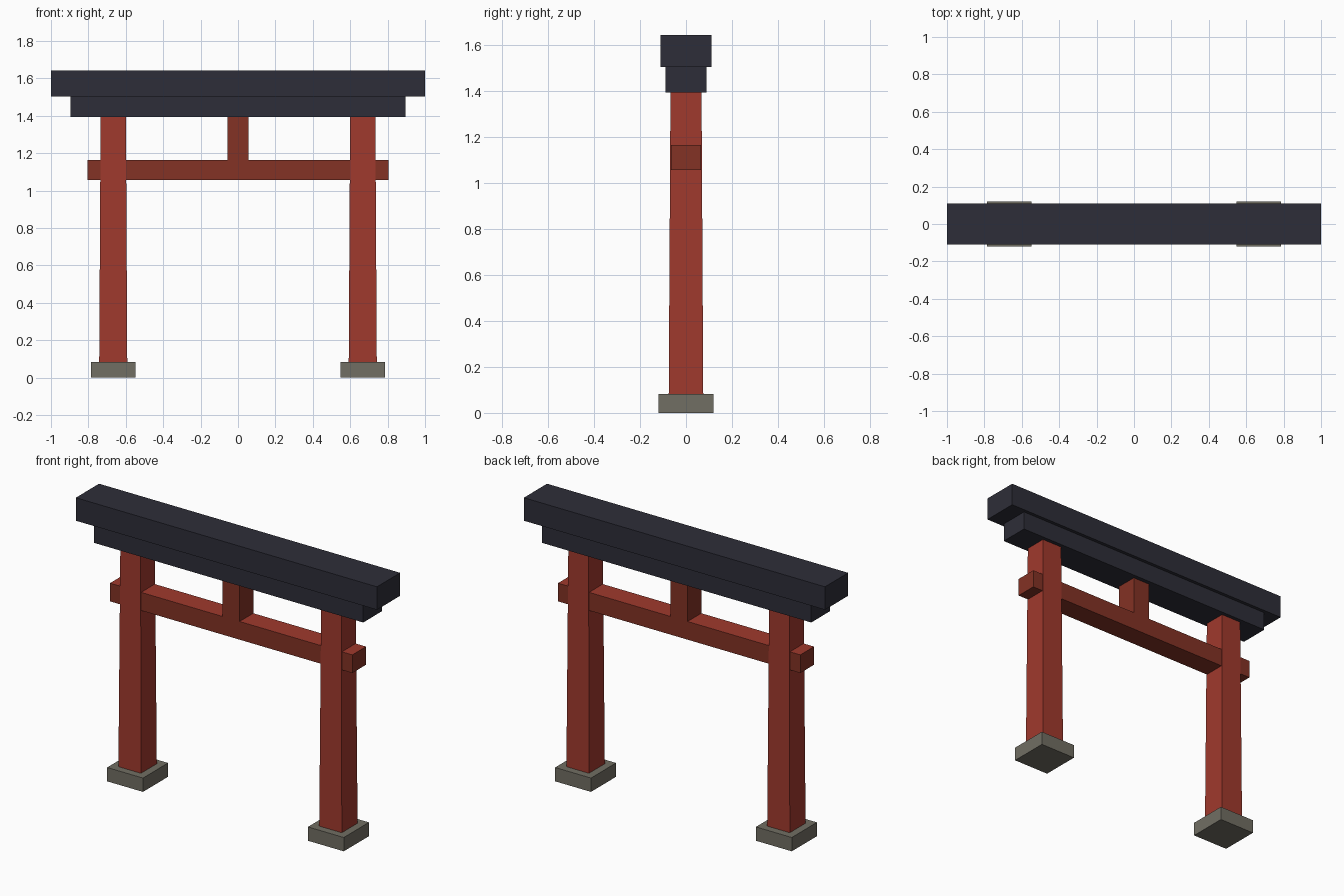
import bpy, bmesh

if "Cube" in bpy.data.objects:
    bpy.data.objects.remove(bpy.data.objects["Cube"])


def material(name, rgb):
    m = bpy.data.materials.new(name)
    m.diffuse_color = (*rgb, 1.0)
    m.use_nodes = True
    m.node_tree.nodes["Principled BSDF"].inputs["Base Color"].default_value = m.diffuse_color
    return m


RED = material("vermilion", (0.352, 0.041, 0.026))
BROWN = material("dark_red_brown", (0.227, 0.032, 0.018))
SLATE = material("dark_slate", (0.027, 0.027, 0.040))
STONE = material("grey_stone", (0.165, 0.156, 0.125))


def block(name, x, z0, z1, hx, hy, mat, taper=1.0, top_mat=None):
    """Box centred on (x, 0) with half sizes hx, hy; the top is scaled by taper."""
    bm = bmesh.new()
    bmesh.ops.create_cube(bm, size=2.0)
    for v in bm.verts:
        top = v.co.z > 0
        s = taper if top else 1.0
        v.co = (v.co.x * hx * s, v.co.y * hy * s, z1 if top else z0)
    bm.normal_update()
    if top_mat:
        for f in bm.faces:
            f.material_index = 1 if f.normal.z > 0.9 else 0
    me = bpy.data.meshes.new(name)
    bm.to_mesh(me)
    bm.free()
    me.materials.append(mat)
    if top_mat:
        me.materials.append(top_mat)
    ob = bpy.data.objects.new(name, me)
    ob.location.x = x
    bpy.context.collection.objects.link(ob)
    return ob


# Stone footings and tapered posts
for side, sx in (("left", -1), ("right", 1)):
    block(f"{side}_footing", sx * 0.667, 0.0, 0.083, 0.119, 0.119, STONE)
    block(f"{side}_post", sx * 0.667, 0.083, 1.392, 0.075, 0.075, RED, taper=0.9)

# Tie beam through the posts, with a brighter top face, and centre strut
block("tie_beam", 0, 1.055, 1.164, 0.805, 0.065, BROWN, top_mat=RED)
block("centre_strut", 0, 1.164, 1.392, 0.056, 0.065, BROWN)

# Stacked lintels
block("lower_lintel", 0, 1.392, 1.504, 0.895, 0.09, SLATE)
block("upper_lintel", 0, 1.504, 1.642, 1.0, 0.11, SLATE)
